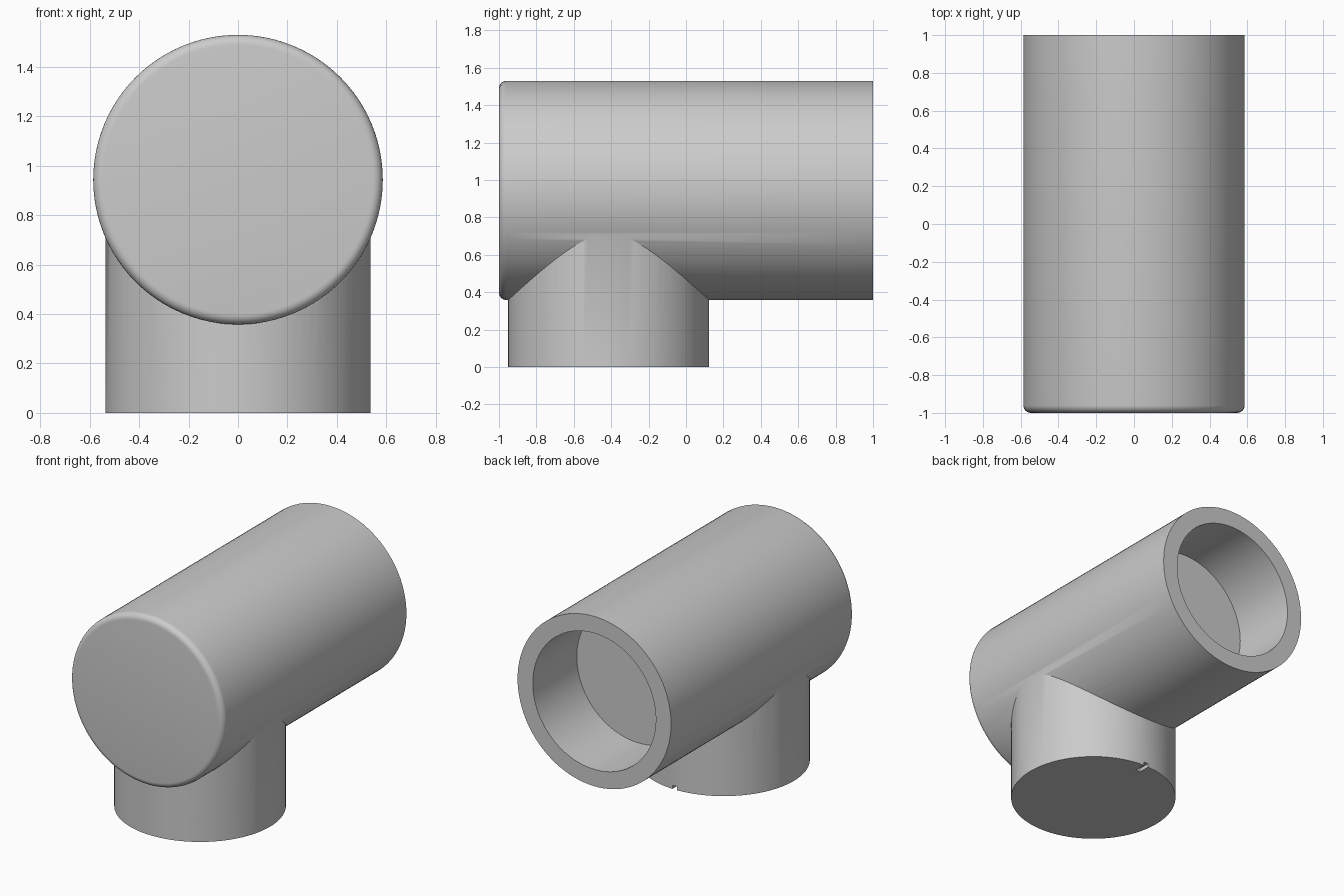
import bpy, bmesh, math
from mathutils import Matrix, Vector

cube = bpy.data.objects.get("Cube")
if cube:
    bpy.data.objects.remove(cube)

SEGMENTS = 96
grey = bpy.data.materials.new("plain_grey")
grey.use_nodes = True
colour = (0.6, 0.6, 0.6, 1)
grey.diffuse_color = colour
grey.node_tree.nodes["Principled BSDF"].inputs["Base Color"].default_value = colour


def finish(name, bm):
    """Turn a bmesh into a grey object."""
    bmesh.ops.remove_doubles(bm, verts=bm.verts, dist=1e-5)
    bmesh.ops.recalc_face_normals(bm, faces=bm.faces)
    mesh = bpy.data.meshes.new(name)
    bm.to_mesh(mesh)
    bm.free()
    mesh.materials.append(grey)
    obj = bpy.data.objects.new(name, mesh)
    bpy.context.collection.objects.link(obj)
    return obj


def lathe(name, profile, axis_z):
    """Spin (radius, y) points about a horizontal axis along y."""
    bm = bmesh.new()
    verts = [bm.verts.new((r, y, axis_z)) for r, y in profile]
    edges = [bm.edges.new(pair) for pair in zip(verts, verts[1:])]
    bmesh.ops.spin(bm, geom=verts + edges, cent=(0, 0, axis_z), axis=(0, 1, 0),
                   angle=math.tau, steps=SEGMENTS)
    return finish(name, bm)


def combine(target, tool, operation):
    """Apply a boolean and drop the tool."""
    mod = target.modifiers.new(operation.lower(), 'BOOLEAN')
    mod.operation = operation
    mod.solver = 'EXACT'
    mod.object = tool
    bpy.ops.object.select_all(action='DESELECT')
    bpy.context.view_layer.objects.active = target
    target.select_set(True)
    bpy.ops.object.modifier_apply(modifier=mod.name)
    bpy.data.objects.remove(tool)


# Horizontal barrel: rounded closed front, blind bore at the back
R, BORE, FLOOR, ROUND = 0.586, 0.47, 0.52, 0.04
corner = [(R - ROUND + ROUND * math.sin(a), -1 + ROUND - ROUND * math.cos(a))
          for a in (math.pi / 2 * i / 6 for i in range(7))]
profile = [(0, -1)] + corner + [(R, 1), (BORE, 1), (BORE, FLOOR), (0, FLOOR)]
fitting = lathe("pipe_fitting", profile, 0.944)

# Upright neck, joined to the barrel
bm = bmesh.new()
bmesh.ops.create_cone(bm, cap_ends=True, segments=SEGMENTS, radius1=0.537,
                      radius2=0.537, depth=0.94,
                      matrix=Matrix.Translation((0, -0.414, 0.47)))
combine(fitting, finish("neck", bm), 'UNION')

# Small slot in the rim under the neck
bm = bmesh.new()
bmesh.ops.create_cube(bm, size=1)
bmesh.ops.scale(bm, vec=(0.035, 0.14, 0.05), verts=bm.verts)
bmesh.ops.translate(bm, vec=Vector((0, 0.11, 0)), verts=bm.verts)
combine(fitting, finish("slot", bm), 'DIFFERENCE')

bpy.ops.object.shade_smooth_by_angle(angle=math.radians(30))
